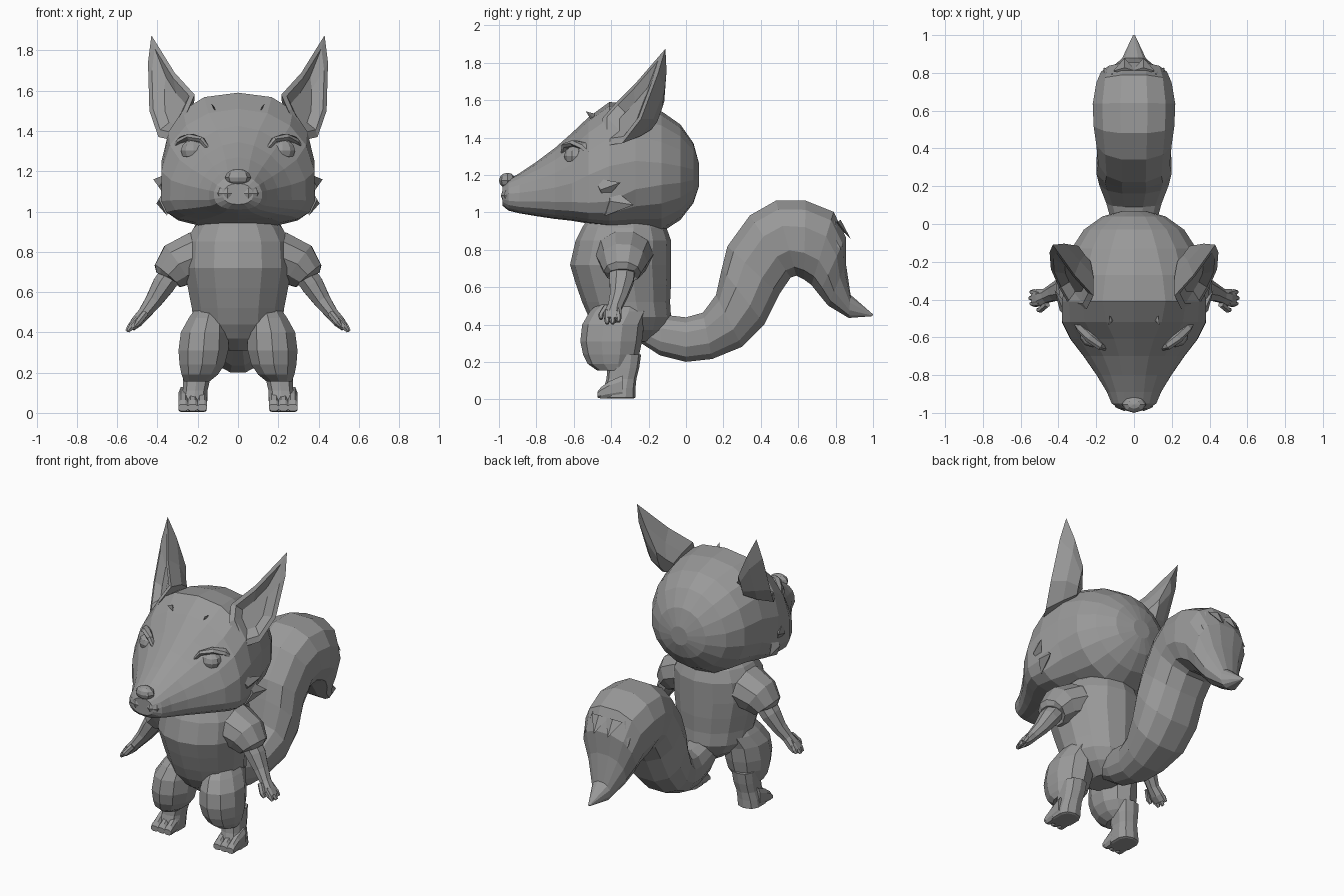
import bpy, bmesh, math
from mathutils import Vector as V

fur = bpy.data.materials.new("grey_fur")
fur.diffuse_color = (0.32, 0.32, 0.32, 1)


def finish(name, bm, mirror=False):
    bmesh.ops.recalc_face_normals(bm, faces=bm.faces)
    me = bpy.data.meshes.new(name)
    bm.to_mesh(me)
    bm.free()
    me.materials.append(fur)
    ob = bpy.data.objects.new(name, me)
    bpy.context.collection.objects.link(ob)
    if mirror:
        m = ob.modifiers.new("mirror", "MIRROR")
        m.use_mirror_merge = False
    return ob


def ring(c, u, up, down=None, e_up=1, e_down=1, n=12):
    """Closed cross-section; upper and lower halves may differ."""
    c, u, up = V(c), V(u), V(up)
    down = -up if down is None else V(down)
    pts = []
    for i in range(n):
        a = 2 * math.pi * (i + 0.5) / n
        s, k = math.sin(a), math.cos(a)
        e = e_up if s > 0 else e_down
        pts.append(c + u * math.copysign(abs(k) ** e, k) + (up if s > 0 else down) * abs(s) ** e)
    return pts


def skin(bm, rings):
    loops = [[bm.verts.new(p) for p in r] for r in rings]
    n = len(loops[0])
    for a, b in zip(loops, loops[1:]):
        for i in range(n):
            bm.faces.new((a[i], a[(i + 1) % n], b[(i + 1) % n], b[i]))
    bm.faces.new(loops[0])
    bm.faces.new(loops[-1])


def loft(name, rings, mirror=False):
    bm = bmesh.new()
    skin(bm, rings)
    return finish(name, bm, mirror)


def limb(bm, path, n=8):
    """Tube along (point, side radius in x-z, radius in y)."""
    pts = [V(p[0]) for p in path]
    rings = []
    for i, (p, ra, rb) in enumerate(path):
        d = pts[min(i + 1, len(pts) - 1)] - pts[max(i - 1, 0)]
        side = d.cross(V((0, 1, 0))).normalized()
        rings.append(ring(p, side * ra, side.cross(d).normalized() * rb, n=n))
    skin(bm, rings)


def spike(bm, base, tip, wide, thick, out):
    """Flat pointed tuft of hair."""
    base, tip, out = V(base), V(tip), V(out).normalized()
    side = (tip - base).cross(out).normalized()
    corners = [base + side * wide, base + out * thick, base - side * wide, base - out * thick]
    vs = [bm.verts.new(p) for p in corners]
    t = bm.verts.new(tip)
    for i in range(4):
        bm.faces.new((vs[i], vs[(i + 1) % 4], t))
    bm.faces.new(vs)


def ball(bm, c, r, seg=10, rows=6):
    res = bmesh.ops.create_uvsphere(bm, u_segments=seg, v_segments=rows, radius=1)
    for v in res["verts"]:
        v.co = V((v.co.x * r[0], v.co.y * r[1], v.co.z * r[2])) + V(c)


# Head: skull to muzzle (y, half width, bottom, middle, top, upper and lower squareness)
head = [(.07, .06, 1.14, 1.2, 1.26, 1, 1), (.04, .17, 1.05, 1.2, 1.37, 1, 1), (-.03, .27, .96, 1.2, 1.47, 1, 1),
        (-.13, .335, .895, 1.2, 1.54, .95, 1), (-.27, .365, .905, 1.18, 1.58, .82, .9),
        (-.41, .385, .925, 1.13, 1.59, .78, .6), (-.52, .385, .94, 1.12, 1.51, .9, .55),
        (-.61, .34, .955, 1.11, 1.425, 1.1, .6), (-.70, .27, .965, 1.10, 1.345, 1.15, .65),
        (-.80, .20, .98, 1.09, 1.27, 1.1, .7), (-.89, .145, .995, 1.08, 1.21, .95, .75),
        (-.95, .12, 1.01, 1.08, 1.175, .9, .8), (-.98, .075, 1.035, 1.08, 1.14, .9, .9)]
loft("head", [ring((0, y, m), (w, 0, 0), (0, 0, t - m), (0, 0, b - m), eu, ed, 18)
              for y, w, b, m, t, eu, ed in head])

# Nose and muzzle pads
bm = bmesh.new()
ball(bm, (0, -.955, 1.17), (.064, .045, .042), 8, 6)
finish("nose", bm)
bm = bmesh.new()
ball(bm, (.052, -.925, 1.09), (.065, .065, .05), 8, 6)
finish("muzzle_pad", bm, True)

# Eyes with raised lids
bm = bmesh.new()
ball(bm, (.222, -.592, 1.302), (.065, .06, .055))
finish("eye", bm, True)
bm = bmesh.new()
limb(bm, [((.15, -.655, 1.315), .01, .015), ((.18, -.645, 1.355), .016, .022), ((.235, -.60, 1.37), .018, .028),
          ((.285, -.545, 1.355), .016, .028), ((.32, -.50, 1.31), .012, .02)], 6)
finish("eyelid", bm, True)

# Cheek and brow tufts
bm = bmesh.new()
spike(bm, (.35, -.47, 1.12), (.42, -.35, 1.16), .07, .045, (1, .3, 0))
spike(bm, (.35, -.42, 1.06), (.405, -.28, 1.04), .08, .045, (1, .3, 0))
finish("cheek_tufts", bm, True)
bm = bmesh.new()
spike(bm, (.12, -.50, 1.515), (.135, -.535, 1.54), .02, .012, (0, -1, 1))
finish("brow_tufts", bm, True)

# Ears: rim, rounded back, hollow front
rim = [V(p) for p in [(.43, -.11, 1.875), (.447, -.15, 1.74), (.44, -.24, 1.5), (.395, -.34, 1.37),
                      (.33, -.45, 1.355), (.25, -.45, 1.50), (.215, -.38, 1.58), (.315, -.27, 1.69)]]
back, hollow = V((.25, -.19, 1.46)), V((.30, -.28, 1.5))
bulge = V((-.01, .05, .01))
bm = bmesh.new()
front_in = [p.lerp(V((.35, -.31, 1.55)), .2) for p in rim]
deep = [p.lerp(hollow, .55) for p in rim]
mid = [p.lerp(back, .3) + bulge * (.6 if i == 0 else 1) for i, p in enumerate(rim)]
far = [p.lerp(back, .7) + bulge for p in rim]
skin(bm, [deep, front_in, rim, mid, far])
finish("ear", bm, True)

# Torso (z, centre y, half width, half depth)
torso = [(.97, -.33, .17, .19), (.92, -.33, .225, .225), (.85, -.335, .265, .255), (.72, -.35, .275, .27),
         (.62, -.335, .255, .255), (.52, -.32, .235, .235), (.44, -.30, .225, .22), (.37, -.29, .17, .18),
         (.31, -.28, .08, .11)]
loft("torso", [ring((0, y, z), (w, 0, 0), (0, d, 0), n=14) for z, y, w, d in torso])

# Neck ruff
loft("collar", [ring((0, -.33, z), (w, 0, 0), (0, w, 0), n=12) for z, w in [(1.0, .19), (.93, .205), (.89, .17)]])

# Sleeves, arms, fingers
bm = bmesh.new()
limb(bm, [((.08, -.33, .795), .13, .17), ((.21, -.33, .775), .13, .155), ((.30, -.335, .735), .12, .13),
          ((.35, -.34, .68), .088, .10), ((.352, -.34, .675), .06, .075)], 10)
finish("sleeve", bm, True)
bm = bmesh.new()
limb(bm, [((.31, -.34, .72), .06, .075), ((.37, -.345, .635), .06, .07), ((.42, -.36, .555), .045, .05),
          ((.465, -.38, .495), .034, .04), ((.50, -.39, .455), .032, .05), ((.53, -.395, .425), .022, .048)])
for y0, y1, x, z in [(-.37, -.36, .55, .415), (-.395, -.392, .557, .405), (-.42, -.422, .55, .405), (-.425, -.455, .515, .43)]:
    limb(bm, [((x - .055, y0, z + .065), .018, .018), ((x - .02, y1, z + .02), .017, .016),
              ((x - .004, y1, z), .009, .010)], 6)
finish("arm", bm, True)

# Baggy legs
pants = [(.54, .13, -.33, .07, .11), (.47, .15, -.355, .10, .16), (.40, .165, -.39, .125, .165),
         (.31, .172, -.40, .13, .165), (.24, .178, -.40, .118, .15), (.19, .19, -.40, .095, .125),
         (.155, .205, -.385, .065, .09)]
loft("trouser_leg", [ring((x, y, z), (w, 0, 0), (0, d, 0), n=10) for z, x, y, w, d in pants], True)

# Lower legs, feet and toes
shin = [(.24, .2, -.33, .072, .09), (.17, .205, -.335, .07, .085), (.11, .213, -.345, .064, .08),
        (.06, .22, -.355, .07, .085), (.01, .225, -.36, .072, .09), (.005, .225, -.36, .06, .08)]
bm = bmesh.new()
skin(bm, [ring((x, y, z), (w, 0, 0), (0, d, 0), n=10, e_up=.75, e_down=.75) for z, x, y, w, d in shin])
for x in (.178, .225, .272):
    skin(bm, [ring((x, y, z), (.026, 0, 0), (0, 0, h), e_up=.8, e_down=.8, n=8)
              for y, z, h in [(-.34, .07, .062), (-.41, .052, .048), (-.455, .035, .032), (-.472, .026, .018)]])
finish("foot", bm, True)

# Tail: upper and lower outline points with half width
tail = [(-.27, .48, -.27, .32, .07), (-.13, .455, -.14, .235, .1), (0, .44, 0, .20, .12), (.09, .465, .14, .215, .15),
        (.16, .56, .30, .28, .19), (.19, .70, .42, .40, .205), (.22, .82, .50, .56, .195), (.34, .985, .56, .65, .205),
        (.48, 1.065, .59, .66, .22), (.64, 1.065, .63, .64, .225), (.79, 1.005, .67, .61, .205),
        (.855, .87, .71, .56, .18), (.855, .73, .76, .50, .13), (.88, .56, .87, .435, .065), (1.0, .455, .995, .445, .006)]
rings = []
for y0, z0, y1, z1, w in tail:
    a, b = V((0, y0, z0)), V((0, y1, z1))
    rings.append(ring((a + b) / 2, (w, 0, 0), (a - b) / 2 * 1.02, e_up=.85, e_down=.85, n=12))
loft("tail", rings)

# Jagged hair tufts near the tail tip
bm = bmesh.new()
spike(bm, (.05, .81, .95), (.05, .88, .86), .06, .02, (0, 1, .6))
spike(bm, (.14, .75, .93), (.16, .83, .80), .06, .02, (1, .4, .3))
finish("tail_tufts", bm, True)
